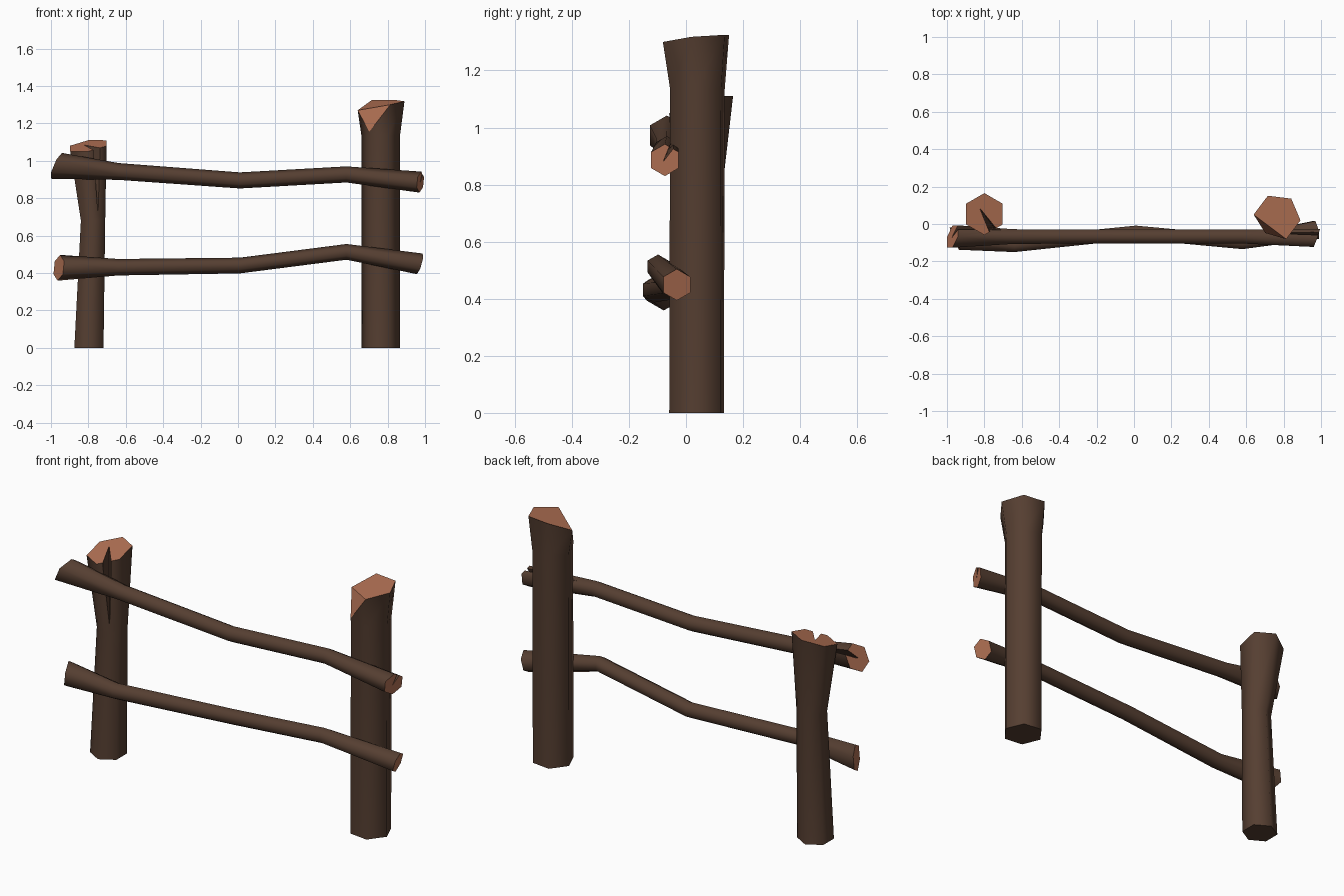
import bpy, bmesh, math
from mathutils import Vector

if "Cube" in bpy.data.objects:
    bpy.data.objects.remove(bpy.data.objects["Cube"])


def material(name, rgb):
    m = bpy.data.materials.new(name)
    m.diffuse_color = (*rgb, 1)
    m.use_nodes = True
    m.node_tree.nodes["Principled BSDF"].inputs["Base Color"].default_value = m.diffuse_color
    return m


BARK = material("dark bark", (0.092, 0.049, 0.031))
CUT = material("fresh cut wood", (0.45, 0.168, 0.09))


def ring(center, r, axis, phase, tilt=(0, 0)):
    """Hexagon across the given axis; tilt shears it along that axis."""
    pts = []
    for k in range(6):
        a = math.radians(phase + 60 * k)
        u, v = r * math.cos(a), r * math.sin(a)
        s = tilt[0] * u + tilt[1] * v
        off = (s, u, v) if axis == "x" else (u, v, s)
        pts.append(Vector(center) + Vector(off))
    return pts


def loft(name, rings, start_mat, end_faces=((0, 1, 2, 3, 4, 5),)):
    """Log skin through the rings, smooth sides and flat coloured ends."""
    bm = bmesh.new()
    loops = [[bm.verts.new(p) for p in pts] for pts in rings]
    for a, b in zip(loops, loops[1:]):
        for k in range(6):
            j = (k + 1) % 6
            bm.faces.new((a[k], a[j], b[j], b[k])).smooth = True
    bm.faces.new(loops[0][::-1]).material_index = start_mat
    for idx in end_faces:
        bm.faces.new([loops[-1][i] for i in idx]).material_index = 1
    bmesh.ops.recalc_face_normals(bm, faces=bm.faces)
    me = bpy.data.meshes.new(name)
    bm.to_mesh(me)
    bm.free()
    me.materials.append(BARK)
    me.materials.append(CUT)
    ob = bpy.data.objects.new(name, me)
    bpy.context.collection.objects.link(ob)
    return ob


def split(ob, inner, rim, tip, out, width):
    """Cut a tapering crack into the end of a log."""
    inner, rim, tip, out = map(Vector, (inner, rim, tip, out))
    side = (rim - inner).cross(out).normalized() * width / 2
    bm = bmesh.new()
    for base in (inner, rim + side, rim - side):
        bm.verts.new(base - out * 0.2)
        bm.verts.new(base + out)
    bm.verts.new(tip)
    bmesh.ops.convex_hull(bm, input=bm.verts)
    bmesh.ops.recalc_face_normals(bm, faces=bm.faces)
    me = bpy.data.meshes.new("crack_cutter")
    bm.to_mesh(me)
    bm.free()
    me.materials.append(BARK)
    cutter = bpy.data.objects.new("crack_cutter", me)
    bpy.context.collection.objects.link(cutter)
    cutter.hide_render = True
    mod = ob.modifiers.new("crack", "BOOLEAN")
    mod.operation = "DIFFERENCE"
    mod.solver = "EXACT"
    mod.object = cutter
    bpy.context.view_layer.objects.active = ob
    bpy.ops.object.modifier_apply(modifier=mod.name)
    bpy.data.objects.remove(cutter)


# Left post: pinched waist, flared slanted top with a long crack
left_post = loft("left_post", [
    ring((-0.797, 0.04, 0), 0.09, "z", -90),
    ring((-0.775, 0.04, 0.68), 0.075, "z", -90),
    ring((-0.80, 0.053, 1.08), 0.112, "z", -90, (0.15, 0.27)),
], 0)
split(left_post, (-0.825, 0.085, 1.08), (-0.748, -0.045, 1.06),
      (-0.745, -0.025, 0.70), (0, 0, 0.12), 0.045)

# Right post: thicker, flared top with one chipped corner
top = ring((0.765, 0.035, 1.3), 0.126, "z", -7)
for p, z in zip(top, (1.318, 1.325, 1.325, 1.27, 1.155, 1.30)):
    p.z = z
top[4].xy = (0.702, -0.048)
loft("right_post", [
    ring((0.763, 0.037, 0), 0.104, "z", -7),
    ring((0.763, 0.04, 1.135), 0.104, "z", -7),
    top,
], 0, ((0, 1, 2, 3, 5), (3, 4, 5)))

# Upper rail: crooked, cracked at both ends
upper = loft("upper_rail", [
    ring((-0.97, -0.067, 0.973), 0.069, "x", 90, (0.25, 0.42)),
    ring((-0.64, -0.067, 0.943), 0.045, "x", 90),
    ring((0.01, -0.067, 0.895), 0.043, "x", 90),
    ring((0.58, -0.067, 0.927), 0.043, "x", 90),
    ring((0.975, -0.074, 0.886), 0.056, "x", 90, (0.35, 0.1)),
], 1)
split(upper, (-0.98, -0.072, 0.97), (-0.95, 0.0, 1.03),
      (-0.70, -0.03, 0.98), (-0.1, 0, 0), 0.03)
split(upper, (0.975, -0.08, 0.88), (0.98, -0.04, 0.95),
      (0.65, -0.045, 0.957), (0.1, 0, 0), 0.022)

# Lower rail: crooked, bowing forward beside each post
loft("lower_rail", [
    ring((-0.958, -0.078, 0.428), 0.069, "x", 90, (-0.42, 0.1)),
    ring((-0.64, -0.112, 0.431), 0.044, "x", 90),
    ring((0.01, -0.045, 0.44), 0.042, "x", 90),
    ring((0.58, -0.098, 0.513), 0.042, "x", 90),
    ring((0.972, -0.032, 0.449), 0.055, "x", 90, (-0.2, 0.28)),
], 1)
